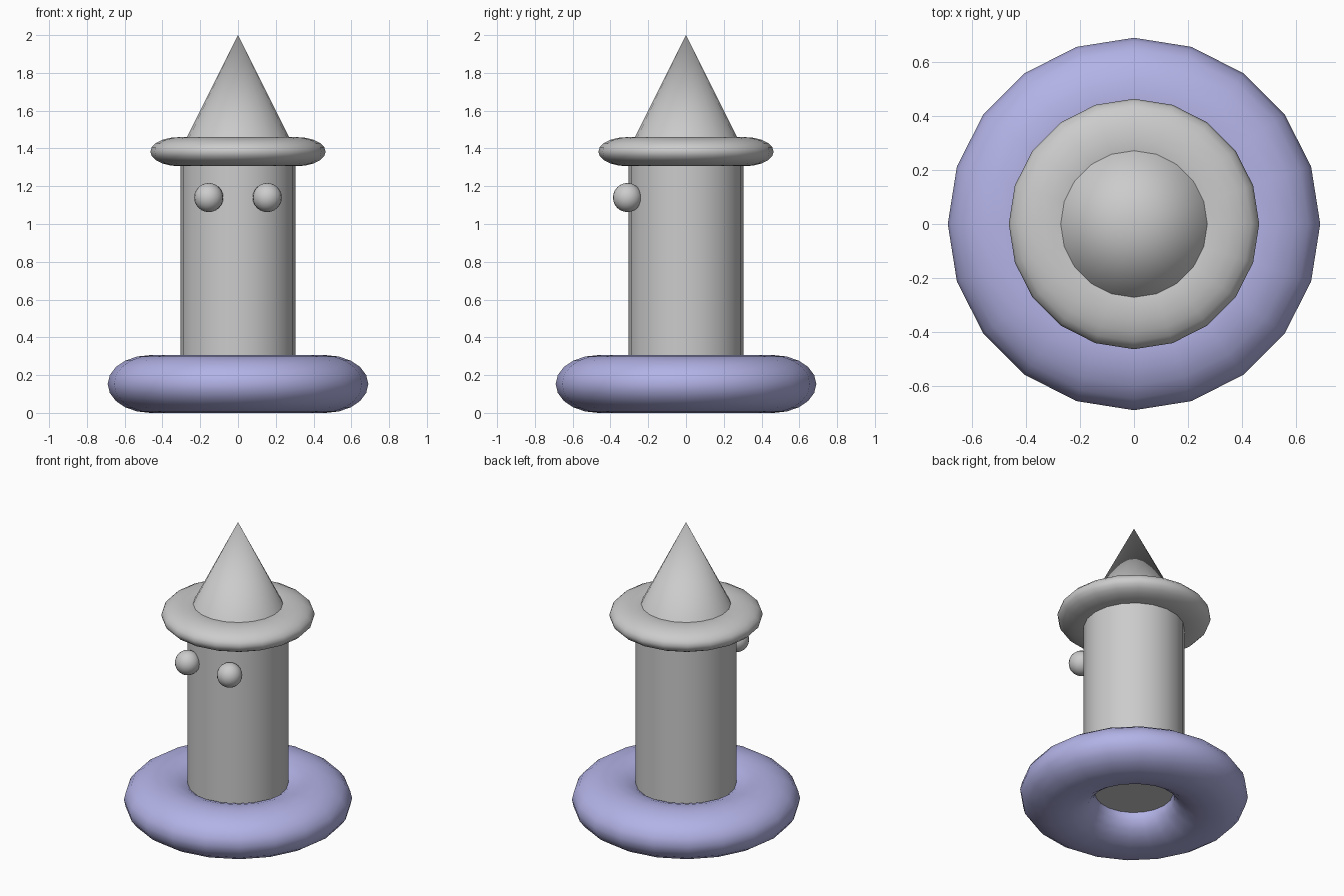
import bpy, math

if "Cube" in bpy.data.objects:
    bpy.data.objects.remove(bpy.data.objects["Cube"])

SIDES = 20


def finish(name, mat=None):
    ob = bpy.context.object
    ob.name = name
    bpy.ops.object.transform_apply(location=False, rotation=False, scale=True)
    bpy.ops.object.shade_smooth_by_angle(angle=math.radians(40))
    if mat:
        ob.data.materials.append(mat)
    return ob


def ring(name, outer, inner, z, half_height, mat=None):
    """Torus squashed to an oval cross-section."""
    minor = (outer - inner) / 2
    bpy.ops.mesh.primitive_torus_add(
        major_segments=SIDES, minor_segments=SIDES,
        major_radius=(outer + inner) / 2, minor_radius=minor, location=(0, 0, z))
    bpy.context.object.scale.z = half_height / minor
    return finish(name, mat)


blue = bpy.data.materials.new("blue")
blue.diffuse_color = (0.45, 0.45, 0.8, 1)
blue.use_nodes = True
blue.node_tree.nodes["Principled BSDF"].inputs["Base Color"].default_value = blue.diffuse_color

# Blue ring around the foot
ring("base_ring", 0.69, 0.236, 0.153, 0.153, blue)

# Column body
bottom, top = 0.155, 1.38
bpy.ops.mesh.primitive_cylinder_add(vertices=SIDES, radius=0.305, depth=top - bottom,
                                    location=(0, 0, (bottom + top) / 2))
finish("body")

# Hat: brim and pointed crown
ring("hat_brim", 0.464, 0.16, 1.383, 0.077)
bpy.ops.mesh.primitive_cone_add(vertices=SIDES, radius1=0.31, radius2=0, depth=0.62,
                                location=(0, 0, 1.69))
finish("hat_cone")

# Eyes on the front
for side, x in (("left", -0.155), ("right", 0.155)):
    bpy.ops.mesh.primitive_uv_sphere_add(segments=SIDES, ring_count=12, radius=0.077,
                                         location=(x, -0.31, 1.14))
    finish(side + "_eye")
